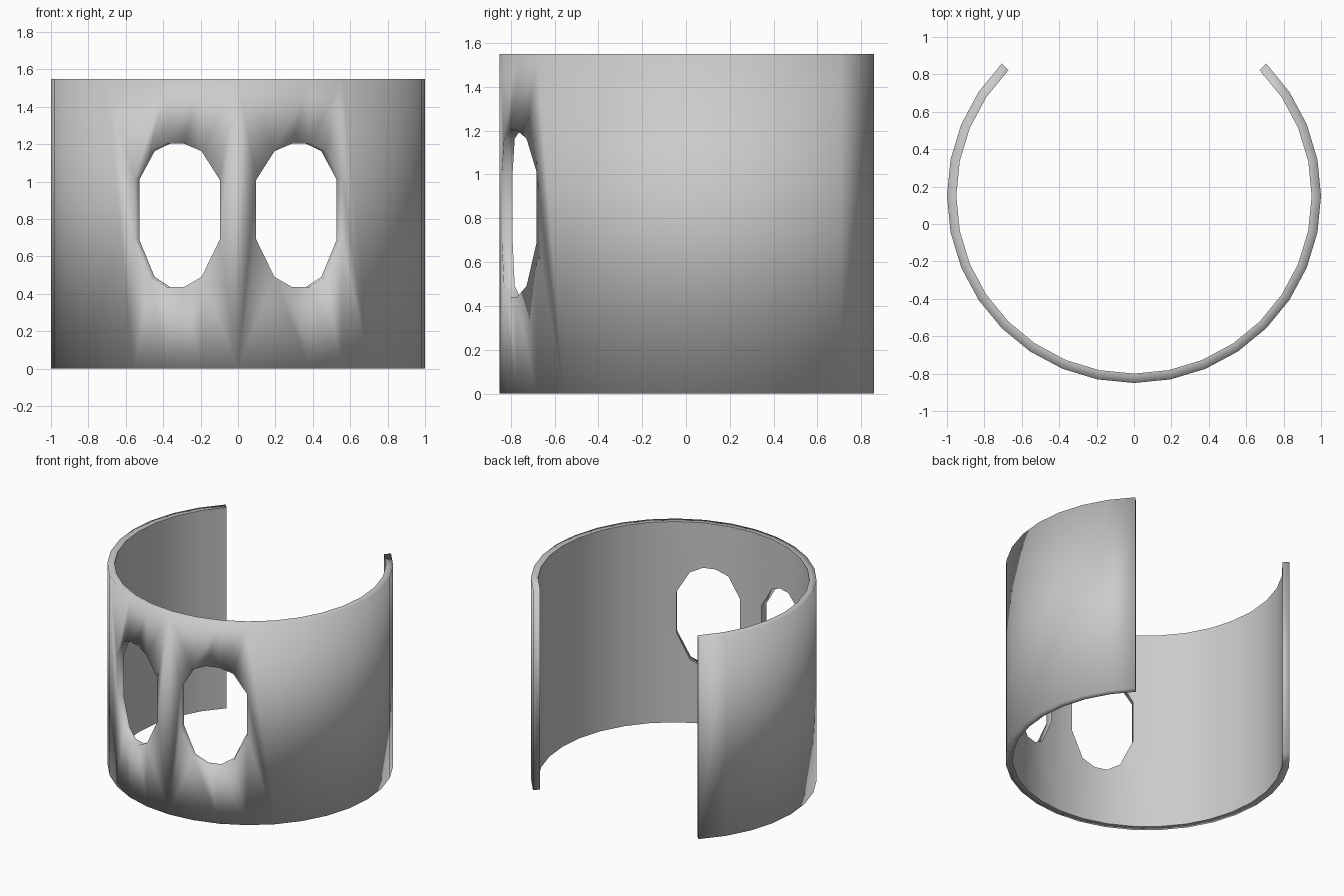
import bpy, bmesh
from math import sin, cos, floor, radians

if "Cube" in bpy.data.objects:
    bpy.data.objects.remove(bpy.data.objects["Cube"])

TOP, CY, INNER = 1.55, 0.15, 0.95
STEP = radians(11.25)          # 32-sided ring, 24 sides kept

# hole outline: side position -> (low z, high z)
HOLE = {0.5: (0.69, 1.01), 1: (0.49, 1.163), 1.5: (0.437, 1.203),
        2: (0.437, 1.203), 2.5: (0.49, 1.163), 3: (0.69, 1.01)}


def point(k, z, r):
    # position on the flat-sided ring, k counted in sides from the front
    a = floor(k)
    t = k - a
    x = sin(a * STEP) * (1 - t) + sin((a + 1) * STEP) * t
    y = cos(a * STEP) * (1 - t) + cos((a + 1) * STEP) * t
    return (r * x, CY - r * y, z)


def lo(k):
    return (k, HOLE[k][0])


def hi(k):
    return (k, HOLE[k][1])


# panels of one half of the band, counter-clockwise from outside
panels = [
    [(0, 0), (1, 0), lo(1), lo(0.5), hi(0.5), hi(1), (1, TOP), (0, TOP)],
    [(3, 0), (4, 0), (4, TOP), (3, TOP), hi(3), lo(3)],
]
for k in (1, 2):
    panels.append([(k, 0), (k + 1, 0), lo(k + 1), lo(k + 0.5), lo(k)])
    panels.append([(k, TOP), hi(k), hi(k + 0.5), hi(k + 1), (k + 1, TOP)])
for k in range(4, 12):
    panels.append([(k, 0), (k + 1, 0), (k + 1, TOP), (k, TOP)])

bm = bmesh.new()
cache = {}


def vert(k, z, r):
    key = (k, z, r)
    if key not in cache:
        x, y, h = point(abs(k), z, r)
        cache[key] = bm.verts.new((x if k >= 0 else -x, y, h))
    return cache[key]


# outer skin, both halves
outer = [p for p in panels] + [[(-k, z) for k, z in reversed(p)] for p in panels]
for p in outer:
    bm.faces.new([vert(k, z, 1.0) for k, z in p])
rims = [(l.vert, l.link_loop_next.vert) for e in bm.edges
        if len(e.link_faces) == 1 for l in e.link_loops]

# inner skin
for p in outer:
    bm.faces.new([vert(k, z, INNER) for k, z in reversed(p)])

# rims, end caps and hole walls, crisp along the inner edge only
partner = {v: vert(k, z, INNER) for (k, z, r), v in list(cache.items()) if r == 1.0}
for a, b in rims:
    bm.faces.new((b, a, partner[a], partner[b]))
    bm.edges.get((partner[a], partner[b])).smooth = False

for f in bm.faces:
    f.smooth = True
mesh = bpy.data.meshes.new("open_band")
bm.to_mesh(mesh)
bm.free()
band = bpy.data.objects.new("open_band", mesh)
bpy.context.collection.objects.link(band)
